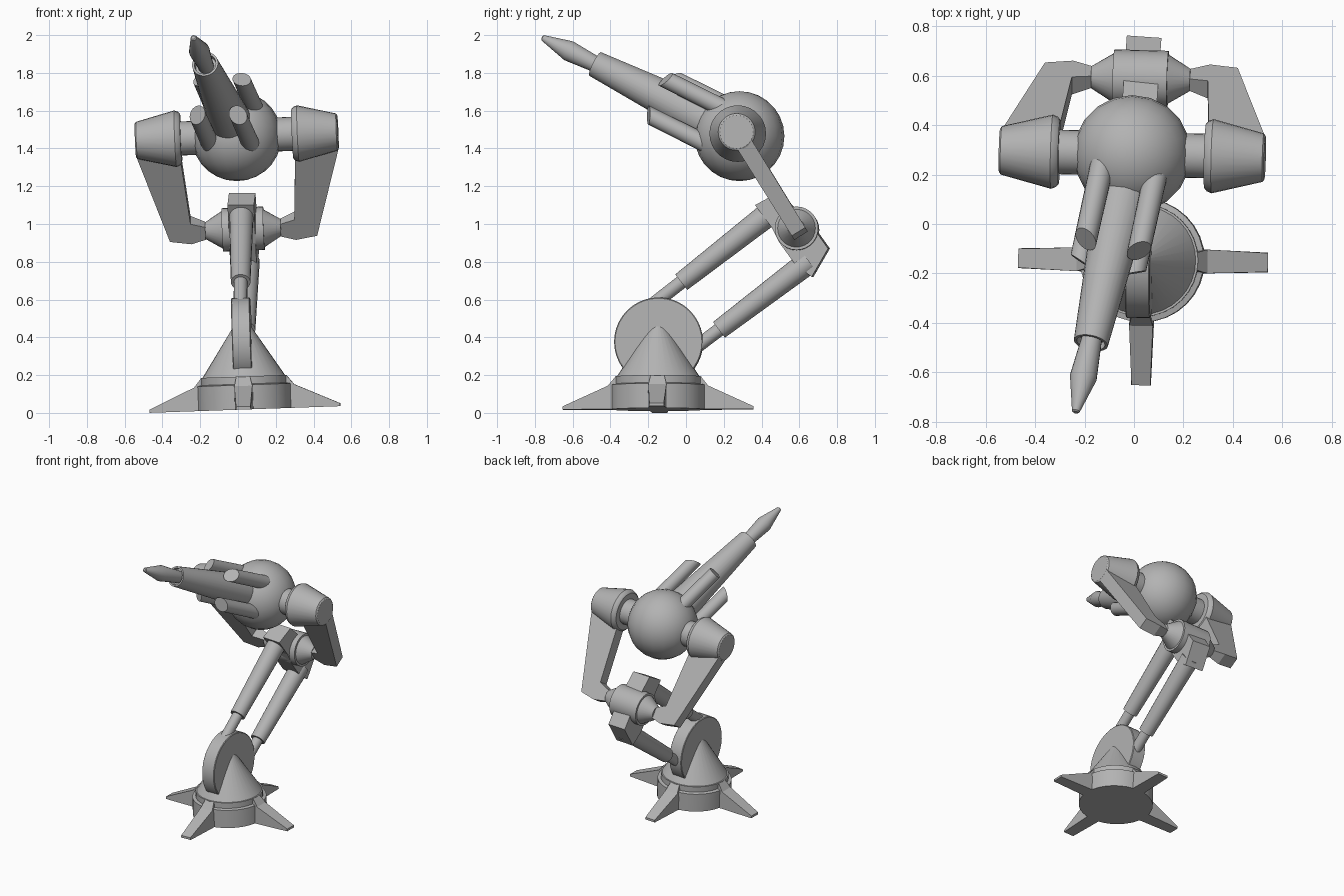
import bpy, bmesh, math
from mathutils import Vector, Matrix

if "Cube" in bpy.data.objects:
    bpy.data.objects.remove(bpy.data.objects["Cube"])

metal = bpy.data.materials.new("plain_grey")
metal.use_nodes = True
grey = (0.45, 0.45, 0.45, 1)
metal.diffuse_color = grey
metal.node_tree.nodes["Principled BSDF"].inputs["Base Color"].default_value = grey


def finish(name, bm, smooth=True):
    bmesh.ops.recalc_face_normals(bm, faces=bm.faces)
    mesh = bpy.data.meshes.new(name)
    bm.to_mesh(mesh)
    bm.free()
    mesh.materials.append(metal)
    ob = bpy.data.objects.new(name, mesh)
    bpy.context.collection.objects.link(ob)
    if smooth:
        bpy.ops.object.select_all(action='DESELECT')
        ob.select_set(True)
        bpy.context.view_layer.objects.active = ob
        bpy.ops.object.shade_smooth_by_angle(angle=math.radians(32))
    return ob


def lathe(name, profile, origin, axis, segs=28):
    """Revolve (distance, radius) pairs about an axis, closing both ends."""
    bm = bmesh.new()
    turn = Vector(axis).to_track_quat('Z', 'Y')
    rings = []
    for dist, rad in profile:
        ring = []
        for i in range(segs):
            a = math.tau * i / segs
            p = Vector((rad * math.cos(a), rad * math.sin(a), dist))
            ring.append(bm.verts.new(Vector(origin) + turn @ p))
        rings.append(ring)
    for low, high in zip(rings, rings[1:]):
        for i in range(segs):
            j = (i + 1) % segs
            bm.faces.new((low[i], low[j], high[j], high[i]))
    bm.faces.new(rings[0])
    bm.faces.new(rings[-1])
    return finish(name, bm)


def prism(name, points, origin, u, v, n):
    """Extrude (u, v, half width) outline points both ways along n."""
    bm = bmesh.new()
    o, u, v, n = (Vector(w) for w in (origin, u, v, n))
    sides = [[bm.verts.new(o + u * a + v * b + n * w * s) for a, b, w in points]
             for s in (-1, 1)]
    bm.faces.new(sides[0])
    bm.faces.new(sides[1])
    for i in range(len(points)):
        j = (i + 1) % len(points)
        bm.faces.new((sides[0][i], sides[0][j], sides[1][j], sides[1][i]))
    return finish(name, bm, False)


# Slightly leaning base: drum, cone and four feet
lean = Matrix.Rotation(math.radians(-2), 3, 'Y') @ Matrix.Rotation(math.radians(-1), 3, 'Z')
foot = Vector((0.037, -0.147, 0.018))
up = lean @ Vector((0, 0, 1))
lathe("base_drum", [(0, 0.25), (0.13, 0.25), (0.135, 0.228), (0.175, 0.228)], foot, up, 32)
lathe("base_cone", [(0.17, 0.222), (0.51, 0.001)], foot, up, 32)
leg = [(0.2, 0, 0.05), (0.505, 0, 0.04), (0.505, 0.016, 0.038),
       (0.265, 0.125, 0.048), (0.225, 0.175, 0.036), (0.2, 0.175, 0.036)]
for k, side in enumerate(("left", "back", "right", "front")):
    a = k * math.pi / 2
    out = lean @ Vector((math.cos(a), math.sin(a), 0))
    prism(side + "_foot", leg, foot, out, up, up.cross(out))

# Pivot wheel
wheel_axis = lean @ Vector((1, 0, 0))
lathe("pivot_wheel", [(-0.05, 0.23), (-0.046, 0.235), (0.046, 0.235), (0.05, 0.23)],
      (0.022, -0.145, 0.375), wheel_axis, 40)

# Twin telescopic arms
piston = [(-0.22, 0.036), (0, 0.036), (0, 0.052), (0.6, 0.065)]
for name, start, end in (("upper_piston", (0.014, -0.025, 0.692), (0.018, 0.44, 1.055)),
                         ("lower_piston", (0.04, 0.175, 0.44), (0.05, 0.65, 0.80))):
    lathe(name, piston, start, Vector(end) - Vector(start), 20)

# Elbow block and its cross hub
block = [(0.37, 1.10), (0.49, 1.165), (0.6, 1.06), (0.70, 0.95), (0.757, 0.87),
         (0.67, 0.72), (0.58, 0.79), (0.5, 0.9), (0.46, 0.98)]
prism("elbow_block", [(a, b, 0.07) for a, b in block], (-0.012, 0, 0),
      (0.07, 1, 0), (0, 0, 1), (1, -0.07, 0))
elbow = Vector((0.0275, 0.588, 0.973))
cross = Vector((1, -0.028, 0.042)).normalized()
half = [(0.2, 0.045), (0.11, 0.1), (0.11, 0.115)]
lathe("elbow_hub", [(-d, r) for d, r in half] + half[::-1], elbow, cross)

# Fork arms and shoulder cups, mirrored across the middle
ball = Vector((-0.007, 0.283, 1.465))
rise = (ball - elbow).normalized()
fork = [(0.18, -0.035, 0.025), (0.277, -0.055, 0.042), (0.39, -0.035, 0.042),
        (0.535, 0.5, 0.045), (0.5, 0.56, 0.045), (0.31, 0.56, 0.045),
        (0.275, 0.07, 0.042), (0.18, 0.03, 0.025)]
cup = [(0.15, 0.09), (0.295, 0.09), (0.295, 0.13), (0.305, 0.142), (0.325, 0.15),
       (0.53, 0.098), (0.537, 0.088)]
for side, s in (("left", 1), ("right", -1)):
    prism(side + "_fork_arm", fork, elbow, cross * s, rise, cross.cross(rise))
    lathe(side + "_shoulder", cup, ball, cross * s)

# Ball housing
bm = bmesh.new()
bmesh.ops.create_uvsphere(bm, u_segments=20, v_segments=14, radius=0.238)
bmesh.ops.transform(bm, matrix=Matrix.Translation(ball), verts=bm.verts)
finish("ball_housing", bm)

# Barrel and muzzle
aim = (Vector((-0.235, -0.757, 1.985)) - ball).normalized()
lathe("barrel", [(0.05, 0.122), (0.87, 0.07), (0.87, 0.058), (0.84, 0.056)], ball, aim)
lathe("muzzle", [(0.8, 0.04), (0.87, 0.043), (1.03, 0.055), (1.185, 0.016), (1.19, 0.01)],
      ball, aim, 20)

# Four side tubes with slanted ends
across = aim.cross(Vector((0, 0, 1))).normalized() * -1
over = across.cross(aim)
if over.z < 0:
    over = -over
for vert, sv in (("upper", 1), ("lower", -1)):
    for side, sh in (("left", 1), ("right", -1)):
        offset = across * 0.11 * sh + over * 0.105 * sv
        tube = lathe(vert + "_" + side + "_tube", [(0.08, 0.048), (0.47, 0.046)],
                     ball + offset, aim, 20)
        for v in tube.data.vertices:
            rel = v.co - ball - offset
            if rel.dot(aim) > 0.3:
                v.co -= aim * 0.6 * rel.dot(offset.normalized())
